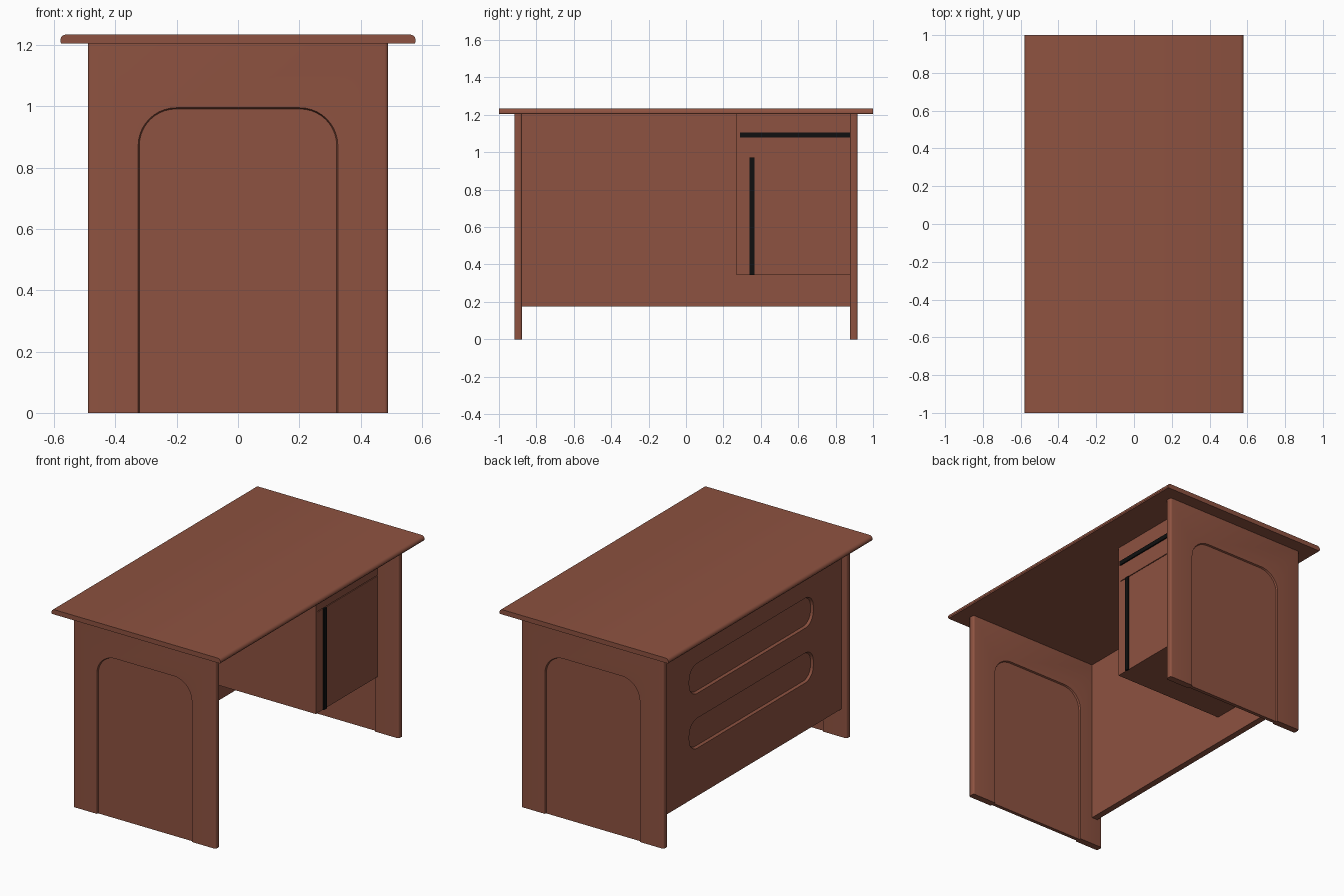
import bpy, bmesh, math

if "Cube" in bpy.data.objects:
    bpy.data.objects.remove(bpy.data.objects["Cube"])


def material(name, rgb):
    m = bpy.data.materials.new(name)
    m.diffuse_color = (*rgb, 1)
    m.use_nodes = True
    m.node_tree.nodes["Principled BSDF"].inputs["Base Color"].default_value = m.diffuse_color
    return m


WOOD = material("wood", (0.27, 0.085, 0.052))
BLACK = material("black", (0.005, 0.005, 0.005))


def finish(bm, name, mat):
    bmesh.ops.recalc_face_normals(bm, faces=bm.faces)
    me = bpy.data.meshes.new(name)
    bm.to_mesh(me)
    bm.free()
    ob = bpy.data.objects.new(name, me)
    bpy.context.collection.objects.link(ob)
    me.materials.append(mat)
    return ob


def box(name, x, y, z, mat=WOOD, round_vertical=0):
    """Box from (min, max) ranges, optionally with rounded upright edges."""
    bm = bmesh.new()
    bmesh.ops.create_cube(bm, size=1)
    for v in bm.verts:
        v.co = [r[0] + (c + 0.5) * (r[1] - r[0]) for c, r in zip(v.co, (x, y, z))]
    if round_vertical:
        edges = [e for e in bm.edges if abs(e.verts[0].co.z - e.verts[1].co.z) > 0.1]
        bmesh.ops.bevel(bm, geom=edges, offset=round_vertical, segments=4,
                        profile=0.5, affect='EDGES')
    return finish(bm, name, mat)


def loft(name, rings, mat=WOOD):
    """Closed solid between rings with the same number of points."""
    bm = bmesh.new()
    loops = [[bm.verts.new(p) for p in ring] for ring in rings]
    n = len(loops[0])
    bm.faces.new(loops[0])
    bm.faces.new(loops[-1])
    for a, b in zip(loops, loops[1:]):
        for i in range(n):
            j = (i + 1) % n
            bm.faces.new((a[i], a[j], b[j], b[i]))
    return finish(bm, name, mat)


def rounded_rect(u0, u1, v0, v1, r, grow=0, seg=10):
    u0, u1, v0, v1, pr = u0 - grow, u1 + grow, v0 - grow, v1 + grow, r + grow
    pts = []
    centres = ((u1 - pr, v1 - pr), (u0 + pr, v1 - pr), (u0 + pr, v0 + pr), (u1 - pr, v0 + pr))
    for k, (cu, cv) in enumerate(centres):
        for i in range(seg + 1):
            a = math.pi / 2 * (k + i / seg)
            pts.append((cu + pr * math.cos(a), cv + pr * math.sin(a)))
    return pts


def cut(ob, cutters):
    """Subtract the cutters, keep the result and remove the helpers."""
    for c in cutters:
        c.hide_render = True
        m = ob.modifiers.new("cut", 'BOOLEAN')
        m.operation, m.solver, m.object = 'DIFFERENCE', 'EXACT', c
    dg = bpy.context.evaluated_depsgraph_get()
    me = bpy.data.meshes.new_from_object(ob.evaluated_get(dg))
    ob.modifiers.clear()
    ob.data = me
    for c in cutters:
        bpy.data.objects.remove(c)


def smooth(ob):
    bpy.ops.object.select_all(action='DESELECT')
    ob.select_set(True)
    bpy.context.view_layer.objects.active = ob
    bpy.ops.object.shade_smooth_by_angle(angle=math.radians(30))


# Table top with softened long edges
edge = [(0.576, 1.205), (0.58, 1.211), (0.58, 1.219), (0.577, 1.226),
        (0.571, 1.232), (0.562, 1.235)]
profile = edge + [(-x, z) for x, z in reversed(edge)]
top = loft("table_top", [[(x, y, z) for x, z in profile] for y in (-1, 1)])
smooth(top)

# Side panels, each with a shallow arched recess on both faces
for label, s in (("front", -1), ("back", 1)):
    y_in, y_out = 0.876, 0.918
    panel = box(label + "_side_panel", (-0.49, 0.49), sorted((s * y_in, s * y_out)),
                (0, 1.205), round_vertical=0.012)
    cutters = []
    for y_face, d in ((y_out, -1), (y_in, 1)):
        rings = [[(u, s * (y_face + d * depth), v)
                  for u, v in rounded_rect(-0.322, 0.322, -0.4, 0.992, 0.12, grow)]
                 for depth, grow in ((0.01, 0), (-0.01, 0.008))]
        cutters.append(loft("arch_cutter", rings))
    cut(panel, cutters)
    smooth(panel)

# Modesty board with two long rounded recesses on its outer face
XB = -0.455
board = box("modesty_board", (XB, XB + 0.04), (-0.88, 0.88), (0.175, 1.205))
slots = []
for z0 in (0.48, 0.82):
    rings = [[(XB + depth, u, v)
              for u, v in rounded_rect(-0.59, 0.61, z0, z0 + 0.17, 0.07, grow)]
             for depth, grow in ((0.014, 0), (-0.014, 0.016))]
    slots.append(loft("slot_cutter", rings))
cut(board, slots)
smooth(board)

# Cabinet under the top, with a fine gap between drawer and door
XC = 0.345
cabinet = box("cabinet", (XB + 0.03, XC), (0.27, 0.88), (0.345, 1.205))
cut(cabinet, [box("gap_cutter", (XC - 0.008, XC + 0.05), (0.29, 0.95), (0.970, 0.975))])

# Black grip strips on drawer and door
box("drawer_grip", (XC - 0.005, XC + 0.008), (0.29, 0.877), (1.078, 1.105), BLACK)
box("door_grip", (XC - 0.005, XC + 0.008), (0.34, 0.367), (0.345, 0.972), BLACK)
